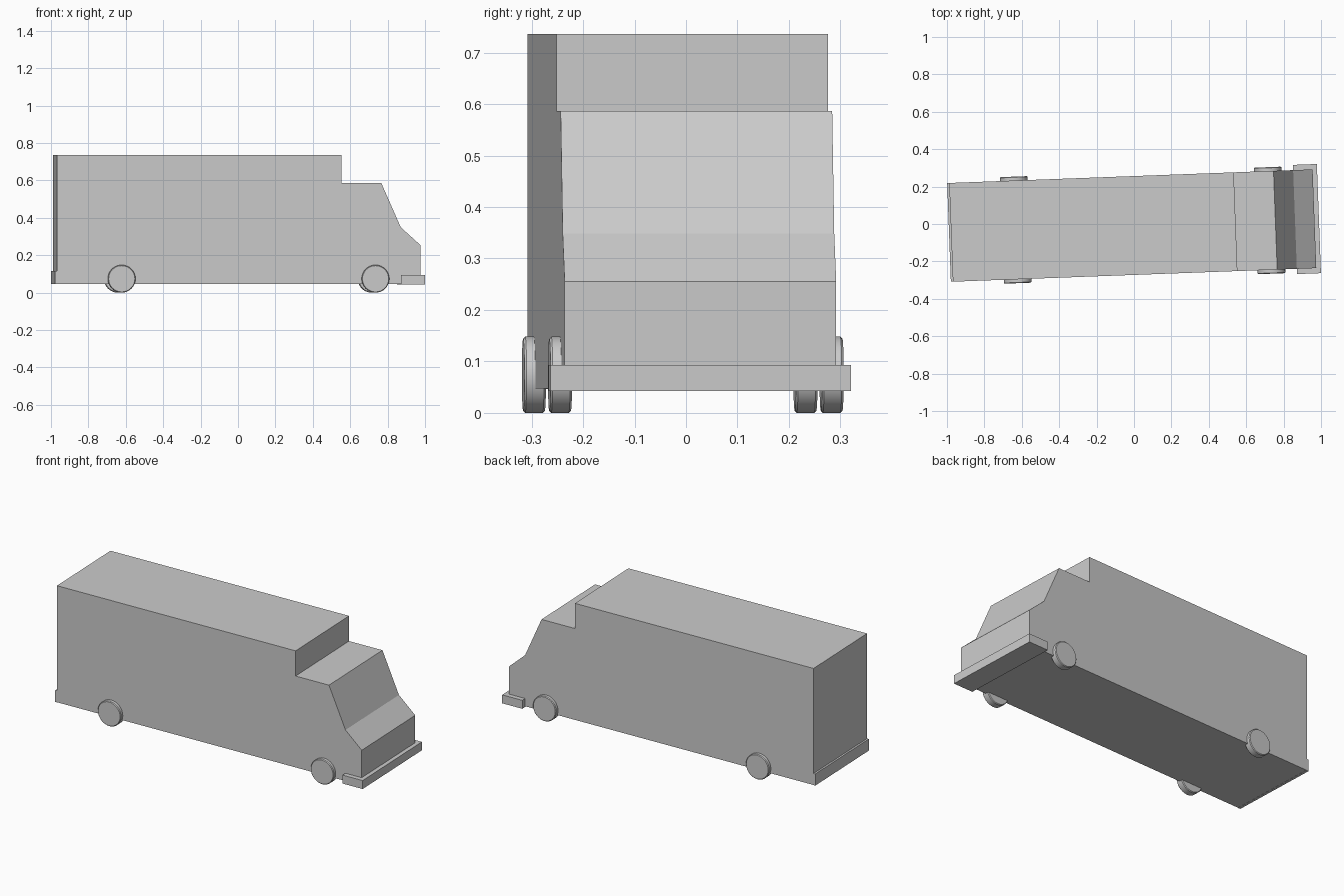
import bpy, bmesh
from math import radians
from mathutils import Matrix

if "Cube" in bpy.data.objects:
    bpy.data.objects.remove(bpy.data.objects["Cube"])

YAW = radians(2.14)   # the whole van sits slightly turned
CY = -0.008           # centre line of the van in its own frame
HALF_W = 0.264


def finish(name, bm):
    bmesh.ops.recalc_face_normals(bm, faces=bm.faces[:])
    mesh = bpy.data.meshes.new(name)
    bm.to_mesh(mesh)
    bm.free()
    obj = bpy.data.objects.new(name, mesh)
    obj.rotation_euler.z = YAW
    bpy.context.collection.objects.link(obj)
    return obj


def extrude_profile(name, points, half_width):
    """Extrude a side profile (x, z) across the width of the van."""
    bm = bmesh.new()
    face = bm.faces.new([bm.verts.new((x, CY - half_width, z)) for x, z in points])
    ext = bmesh.ops.extrude_face_region(bm, geom=[face])
    verts = [g for g in ext["geom"] if isinstance(g, bmesh.types.BMVert)]
    bmesh.ops.translate(bm, verts=verts, vec=(0, 2 * half_width, 0))
    return finish(name, bm)


def box_profile(x0, x1, z0, z1):
    return [(x0, z0), (x1, z0), (x1, z1), (x0, z1)]


# Body: cargo box, lower cab roof, windscreen and hood
extrude_profile("van_body", [
    (-0.979, 0.047), (0.965, 0.047), (0.965, 0.255), (0.861, 0.349),
    (0.756, 0.587), (0.543, 0.587), (0.543, 0.736), (-0.979, 0.736)], HALF_W)

# Bumpers
extrude_profile("front_bumper", box_profile(0.861, 0.989, 0.043, 0.093), 0.292)
extrude_profile("rear_bumper", box_profile(-0.99, -0.975, 0.046, 0.115), HALF_W)

# Wheels, with softly bevelled rims
R, W = 0.074, 0.042
for end, x in (("front", 0.725), ("rear", -0.633)):
    for side, s in (("right", -1), ("left", 1)):
        bm = bmesh.new()
        place = Matrix.Translation((x, CY + s * (0.285 - W / 2), R)) @ Matrix.Rotation(radians(90), 4, 'X')
        bmesh.ops.create_cone(bm, cap_ends=True, segments=32, radius1=R,
                              radius2=R, depth=W, matrix=place)
        rims = [e for e in bm.edges if any(len(f.verts) > 4 for f in e.link_faces)]
        bmesh.ops.bevel(bm, geom=rims, offset=0.004, segments=1, affect='EDGES')
        wheel = finish(f"{end}_{side}_wheel", bm)
        bpy.ops.object.select_all(action='DESELECT')
        wheel.select_set(True)
        bpy.context.view_layer.objects.active = wheel
        bpy.ops.object.shade_smooth_by_angle(angle=radians(30))
